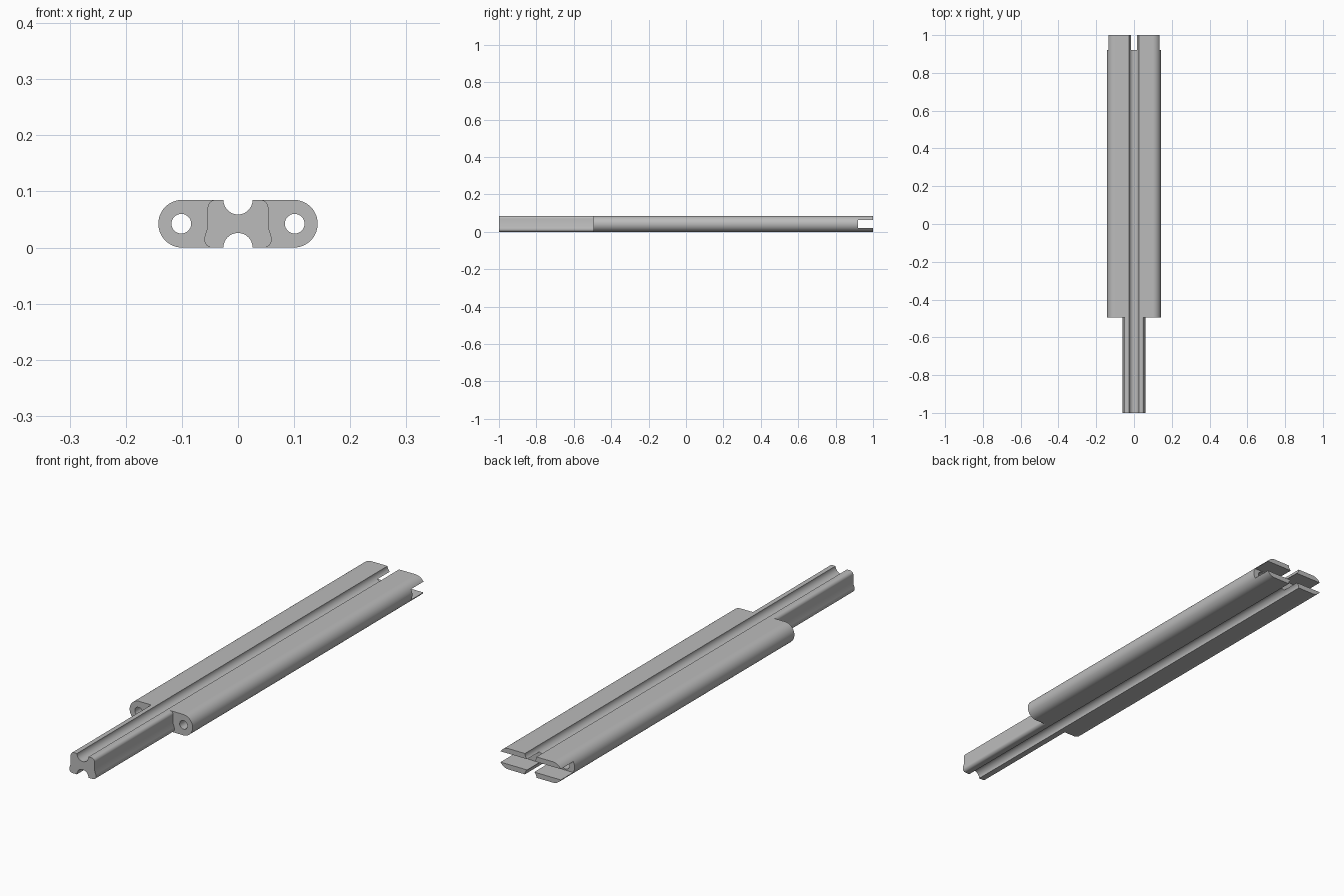
import bpy, bmesh, math
from math import pi, cos, sin

if "Cube" in bpy.data.objects:
    bpy.data.objects.remove(bpy.data.objects["Cube"])

H = 0.085            # overall thickness
MID = H / 2
GROOVE = 0.026       # radius of the grooves above and below
SIDE_X = 0.0995      # centre of the rounded sides
HOLE_X = 0.101
SHOULDER, SLOT, BACK = -0.495, 0.92, 1.0

grey = bpy.data.materials.new("grey")
grey.use_nodes = True
colour = (0.5, 0.5, 0.5, 1)
grey.diffuse_color = colour
grey.node_tree.nodes["Principled BSDF"].inputs["Base Color"].default_value = colour


def arc(cx, cz, r, start, end, n):
    """Points on an arc in the x-z plane, angles in degrees."""
    steps = [math.radians(start + (end - start) * i / n) for i in range(n + 1)]
    return [(cx + r * cos(a), cz + r * sin(a)) for a in steps]


def extrude(name, profile, y0, y1):
    """Solid made by sweeping an x-z outline along y."""
    bm = bmesh.new()
    face = bm.faces.new([bm.verts.new((x, y0, z)) for x, z in profile])
    swept = bmesh.ops.extrude_face_region(bm, geom=[face])["geom"]
    verts = [v for v in swept if isinstance(v, bmesh.types.BMVert)]
    bmesh.ops.translate(bm, verts=verts, vec=(0, y1 - y0, 0))
    bmesh.ops.recalc_face_normals(bm, faces=bm.faces)
    mesh = bpy.data.meshes.new(name)
    bm.to_mesh(mesh)
    bm.free()
    mesh.materials.append(grey)
    obj = bpy.data.objects.new(name, mesh)
    bpy.context.collection.objects.link(obj)
    return obj


def activate(obj):
    bpy.ops.object.select_all(action="DESELECT")
    obj.select_set(True)
    bpy.context.view_layer.objects.active = obj


def cut(obj, cutter):
    mod = obj.modifiers.new("cut", "BOOLEAN")
    mod.operation, mod.solver, mod.object = "DIFFERENCE", "EXACT", cutter
    cutter.hide_render = True
    activate(obj)
    bpy.ops.object.modifier_apply(modifier=mod.name)
    bpy.data.objects.remove(cutter)


# Grooves shared by both parts
top_groove = arc(0, H, GROOVE, 0, -180, 24)
bottom_groove = arc(0, 0, GROOVE, 180, 0, 24)

# Body: rounded bar with grooves, two long bores and a slot across the back
body = extrude("body", top_groove + arc(-SIDE_X, MID, MID, 90, 270, 32)
               + bottom_groove + arc(SIDE_X, MID, MID, -90, 90, 32), SHOULDER, BACK)
for side in (-1, 1):
    circle = arc(side * HOLE_X, MID, 0.0175, 0, 360, 32)[:-1]
    cut(body, extrude("bore_cutter", circle, SHOULDER - 0.1, BACK + 0.1))
z0, z1 = 0.0205, H - 0.0205
slot = [(-0.3, z0), (0.3, z0), (0.3, z1), (-0.3, z1)]
cut(body, extrude("slot_cutter", slot, SLOT, BACK + 0.1))

# Tongue: grooved bar with a slightly wider foot
right_side = (arc(0.046, 0.014, 0.014, -90, 0, 8) + [(0.059, 0.022), (0.054, 0.036)]
              + arc(0.040, H - 0.014, 0.014, 0, 90, 8))
left_side = [(-x, z) for x, z in reversed(right_side)]
tongue = extrude("tongue", top_groove + left_side + bottom_groove + right_side,
                 -1.0, SHOULDER)

for part in (body, tongue):
    activate(part)
    bpy.ops.object.shade_smooth_by_angle(angle=math.radians(30))
